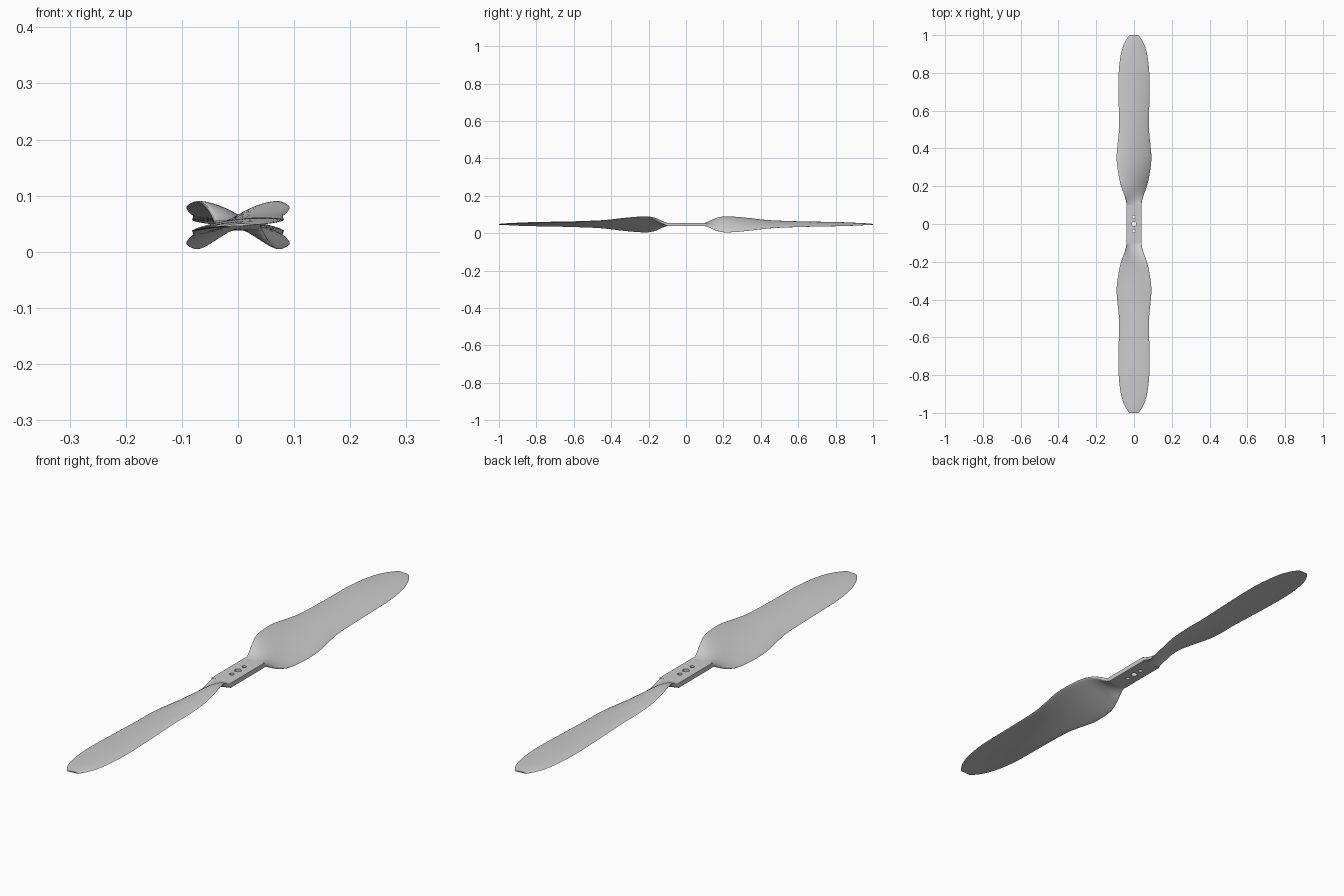
import bpy
import math

default_cube = bpy.data.objects.get("Cube")
if default_cube:
    bpy.data.objects.remove(default_cube, do_unlink=True)

# Material
grey = bpy.data.materials.new("light grey plastic")
grey.use_nodes = True
grey_colour = (0.6, 0.6, 0.6, 1)
grey.diffuse_color = grey_colour
grey.node_tree.nodes["Principled BSDF"].inputs["Base Color"].default_value = grey_colour

MID_HEIGHT = 0.047
RING_POINTS = 40
STEPS = 6

# Blade stations: distance, half width, edge rise, camber, half thickness, squareness
STATIONS = [
    (0.10, 0.04, 0, 0, 0.009, 8),
    (0.12, 0.042, 0.008, 0.002, 0.009, 5),
    (0.16, 0.054, 0.03, 0.007, 0.009, 3),
    (0.20, 0.068, 0.041, 0.011, 0.008, 2),
    (0.25, 0.08, 0.041, 0.012, 0.007, 2),
    (0.34, 0.092, 0.033, 0.011, 0.006, 2),
    (0.42, 0.087, 0.023, 0.009, 0.006, 2),
    (0.50, 0.08, 0.017, 0.008, 0.006, 2),
    (0.65, 0.081, 0.012, 0.007, 0.005, 2),
    (0.80, 0.081, 0.009, 0.006, 0.005, 2),
    (0.90, 0.069, 0.006, 0.004, 0.004, 2),
    (0.96, 0.05, 0.003, 0.003, 0.003, 2),
    (1.00, 0.024, 0.001, 0.001, 0.002, 2),
]


def smooth_stations():
    """Blend the stations with a smooth spline through every one."""
    result = []
    last = len(STATIONS) - 1
    for i in range(last):
        a, b = STATIONS[max(i - 1, 0)], STATIONS[i]
        c, d = STATIONS[i + 1], STATIONS[min(i + 2, last)]
        for step in range(STEPS):
            t = step / STEPS
            result.append([
                q + t * (r - p + t * (2 * p - 5 * q + 4 * r - s
                                      + t * (3 * (q - r) + s - p))) / 2
                for p, q, r, s in zip(a, b, c, d)])
    result.append(STATIONS[last])
    return result


def signed_power(value, power):
    return math.copysign(abs(value) ** power, value)


def section(y, half_width, rise, camber, thickness, squareness):
    """Closed aerofoil ring, high on its -x edge and low on its +x edge."""
    ring = []
    for k in range(RING_POINTS):
        angle = math.tau * k / RING_POINTS
        u = signed_power(math.cos(angle), 2 / squareness)
        w = signed_power(math.sin(angle), 2 / squareness)
        z = MID_HEIGHT - rise * u + camber * (1 - u * u) + thickness * w
        ring.append((half_width * u, y, z))
    return ring


def finish(obj):
    obj.data.materials.clear()
    obj.data.materials.append(grey)
    bpy.ops.object.select_all(action="DESELECT")
    obj.select_set(True)
    bpy.context.view_layer.objects.active = obj
    bpy.ops.object.shade_smooth_by_angle(angle=math.radians(35))


def make_blade(name, turn):
    verts, faces = [], []
    rings = smooth_stations()
    for values in rings:
        verts += section(*values)
    n = RING_POINTS
    for r in range(len(rings) - 1):
        for k in range(n):
            a, b = r * n + k, r * n + (k + 1) % n
            faces.append((a, a + n, b + n, b))
    faces.append(tuple(range(n)))
    faces.append(tuple(reversed(range(len(verts) - n, len(verts)))))
    mesh = bpy.data.meshes.new(name)
    mesh.from_pydata(verts, [], faces)
    mesh.update()
    blade = bpy.data.objects.new(name, mesh)
    bpy.context.collection.objects.link(blade)
    blade.rotation_euler.z = turn
    finish(blade)


# Two blades, half a turn apart
make_blade("back_blade", 0)
make_blade("front_blade", math.pi)

# Flat hub plate
bpy.ops.mesh.primitive_cube_add(size=1, location=(0, 0, MID_HEIGHT))
hub = bpy.context.object
hub.name = "hub_plate"
hub.scale = (0.08, 0.204, 0.018)
bpy.ops.object.transform_apply(location=False, rotation=False, scale=True)

# Shaft hole and two screw holes through the hub
for y, radius in ((-0.037, 0.008), (0, 0.012), (0.037, 0.008)):
    bpy.ops.mesh.primitive_cylinder_add(
        vertices=24, radius=radius, depth=0.1, location=(0, y, MID_HEIGHT))
    cutter = bpy.context.object
    cutter.name = "hole_cutter"
    cutter.hide_render = True
    cut = hub.modifiers.new("hole", "BOOLEAN")
    cut.operation = "DIFFERENCE"
    cut.solver = "EXACT"
    cut.object = cutter
    bpy.context.view_layer.objects.active = hub
    bpy.ops.object.modifier_apply(modifier=cut.name)
    bpy.data.objects.remove(cutter, do_unlink=True)
finish(hub)
